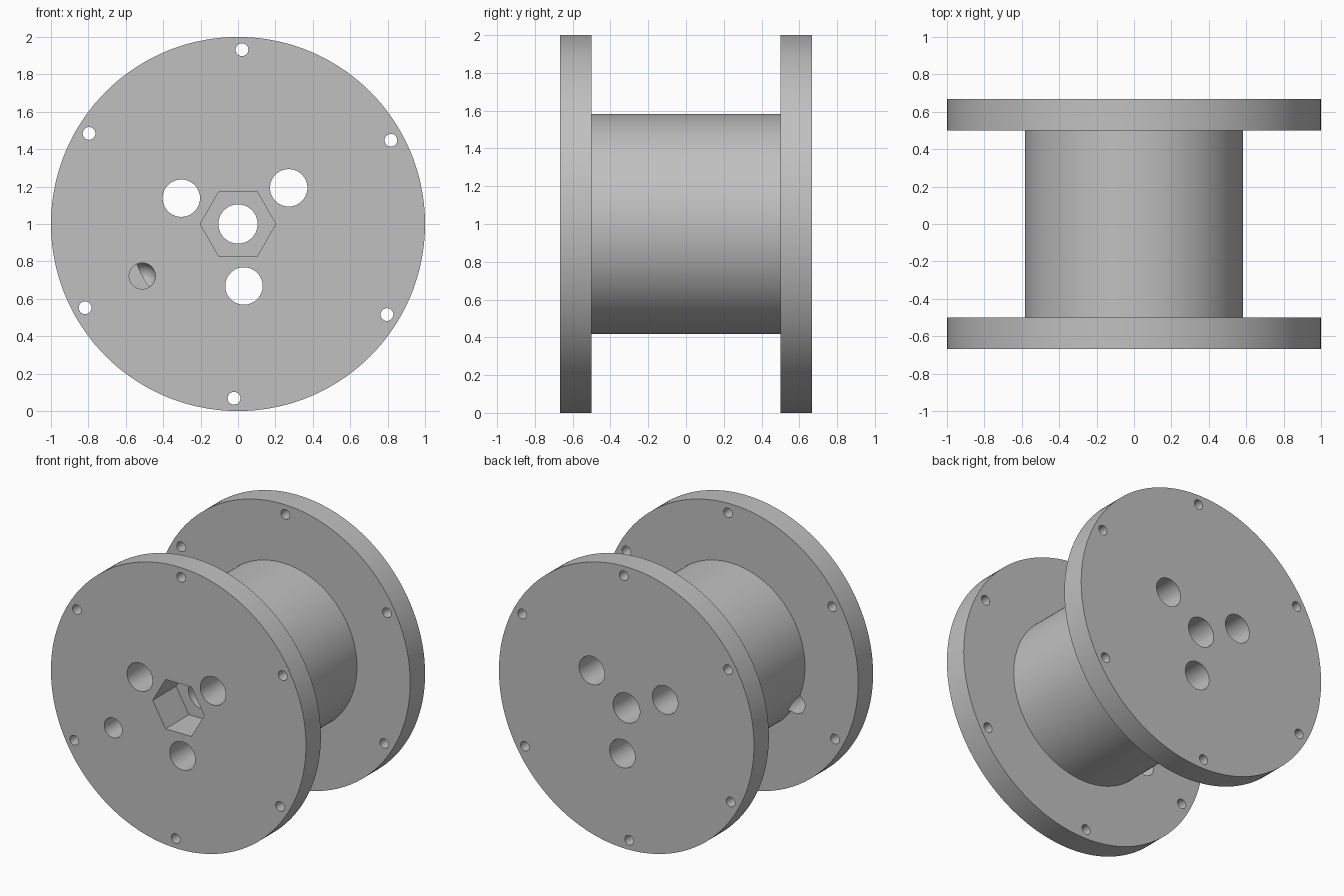
import bpy
import bmesh
from math import sin, cos, pi, radians

old = bpy.data.objects.get("Cube")
if old:
    bpy.data.objects.remove(old, do_unlink=True)

grey = bpy.data.materials.new("plain grey")
grey.use_nodes = True
colour = (0.53, 0.53, 0.53, 1)
grey.diffuse_color = colour
grey.node_tree.nodes["Principled BSDF"].inputs["Base Color"].default_value = colour


def turned(name, profile, steps, x=0, z=1):
    """Solid turned about a y-parallel axis from (radius, y) points."""
    bm = bmesh.new()
    rings = []
    for r, y in profile:
        rings.append([bm.verts.new((x + r * cos(2 * pi * i / steps), y,
                                    z + r * sin(2 * pi * i / steps)))
                      for i in range(steps)])
    for a, b in zip(rings, rings[1:]):
        for i in range(steps):
            j = (i + 1) % steps
            bm.faces.new((a[i], a[j], b[j], b[i]))
    bm.faces.new(rings[0])
    bm.faces.new(rings[-1])
    bmesh.ops.recalc_face_normals(bm, faces=bm.faces)
    mesh = bpy.data.meshes.new(name)
    bm.to_mesh(mesh)
    bm.free()
    mesh.materials.append(grey)
    obj = bpy.data.objects.new(name, mesh)
    bpy.context.collection.objects.link(obj)
    return obj


def bore(name, radius, x=0, z=1):
    return turned(name, [(radius, -1), (radius, 1)], 48, x, z)


# Spool body: two flanges joined by the drum
FLANGE, DRUM, OUTER, INNER = 1.0, 0.583, 0.667, 0.5
spool = turned("spool", [(FLANGE, -OUTER), (FLANGE, -INNER), (DRUM, -INNER),
                         (DRUM, INNER), (FLANGE, INNER), (FLANGE, OUTER)], 144)

# Axle hole and hexagonal nut pocket
cutters = [bore("axle_hole", 0.105),
           turned("nut_pocket", [(0.202, -1), (0.202, -0.405)], 6)]

# Three large holes through the drum
for k in range(3):
    a = radians(35.5 + 120 * k)
    cutters.append(bore("drum_hole", 0.1, 0.333 * cos(a), 1 + 0.333 * sin(a)))

# Six small holes around the rims
for k in range(6):
    a = radians(28.7 + 60 * k)
    cutters.append(bore("rim_hole", 0.034, 0.932 * cos(a), 1 + 0.932 * sin(a)))

# Round-ended feed hole in the front flange, notching the drum
R = 0.07
round_end = [(R * cos(radians(t)), R * sin(radians(t)) - INNER)
             for t in range(0, 90, 9)]
cutters.append(turned("feed_hole", [(R, -1)] + round_end, 48, -0.512, 0.722))

# Cut all holes
for cutter in cutters:
    cutter.hide_render = True
    mod = spool.modifiers.new(cutter.name, "BOOLEAN")
    mod.operation = "DIFFERENCE"
    mod.solver = "EXACT"
    mod.object = cutter

bpy.context.view_layer.update()
graph = bpy.context.evaluated_depsgraph_get()
cut_mesh = bpy.data.meshes.new_from_object(spool.evaluated_get(graph))
spool.modifiers.clear()
spool.data = cut_mesh
for cutter in cutters:
    bpy.data.objects.remove(cutter, do_unlink=True)

# Smooth the curved walls, keep the rims sharp
bpy.ops.object.select_all(action="DESELECT")
spool.select_set(True)
bpy.context.view_layer.objects.active = spool
bpy.ops.object.shade_smooth_by_angle(angle=radians(30))
